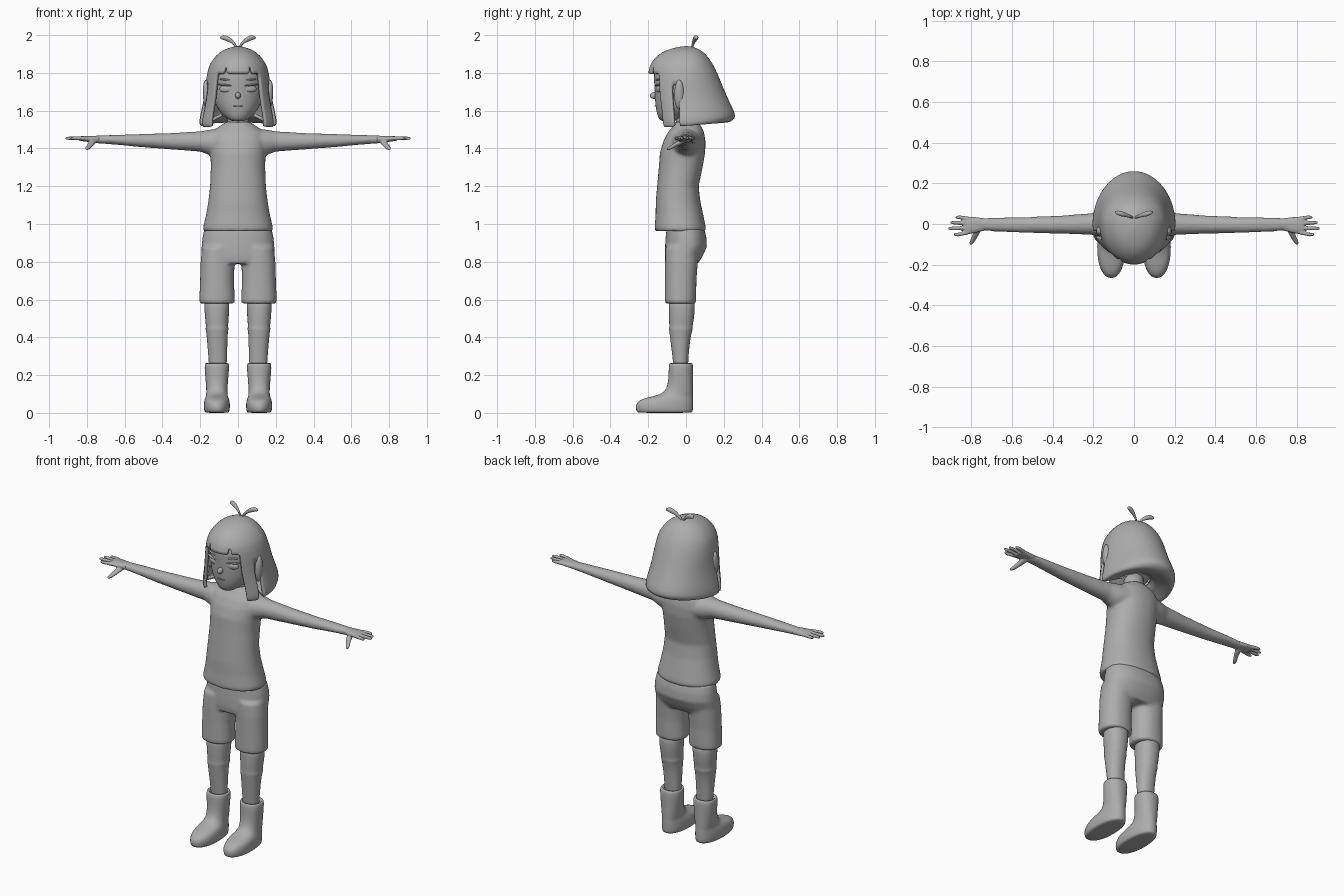
import bpy, bmesh, math
from mathutils import Matrix, Vector

grey = bpy.data.materials.new("plain grey")
grey.diffuse_color = (0.42, 0.42, 0.42, 1)


def loft(bm, axis, rings, s=1, n=24, p=2.2):
    """Closed tube through elliptic rings (t, a, b, ra, rb) set along an axis."""
    loops = []
    for t, a, b, ra, rb in rings:
        loop = []
        for i in range(n):
            w = 2 * math.pi * i / n
            c, d = math.cos(w), math.sin(w)
            u = a + ra * math.copysign(abs(c) ** (2 / p), c)
            v = b + rb * math.copysign(abs(d) ** (2 / p), d)
            co = {"z": (u, v, t), "x": (t, u, v), "y": (u, t, v)}[axis]
            loop.append(bm.verts.new((co[0] * s, co[1], co[2])))
        loops.append(loop)
    for l0, l1 in zip(loops, loops[1:]):
        for i in range(n):
            k = (i + 1) % n
            bm.faces.new((l0[i], l0[k], l1[k], l1[i]))
    bm.faces.new(loops[0])
    bm.faces.new(loops[-1])


def finish(name, bm, subsurf=0, voxel=0, smooth=0, shell=0, recalc=True):
    if recalc:
        bmesh.ops.recalc_face_normals(bm, faces=bm.faces[:])
    me = bpy.data.meshes.new(name)
    bm.to_mesh(me)
    bm.free()
    me.materials.append(grey)
    for f in me.polygons:
        f.use_smooth = True
    ob = bpy.data.objects.new(name, me)
    bpy.context.collection.objects.link(ob)
    if voxel:
        m = ob.modifiers.new("blend", "REMESH")
        m.mode, m.voxel_size, m.use_smooth_shade = "VOXEL", voxel, True
    if smooth:
        m = ob.modifiers.new("soften", "SMOOTH")
        m.factor, m.iterations = 0.5, smooth
    if subsurf:
        m = ob.modifiers.new("round", "SUBSURF")
        m.levels = m.render_levels = subsurf
    if shell:
        m = ob.modifiers.new("thickness", "SOLIDIFY")
        m.thickness, m.offset = shell, -1
    return ob


def blob(name, loc, radii, rz=0, ry=0):
    bm = bmesh.new()
    mat = (Matrix.Translation(loc) @ Matrix.Rotation(rz, 4, "Z") @ Matrix.Rotation(ry, 4, "Y")
           @ Matrix.Diagonal((*radii, 1)))
    bmesh.ops.create_uvsphere(bm, u_segments=24, v_segments=14, radius=1, matrix=mat)
    return finish(name, bm)


# shirt with both arms blended in
bm = bmesh.new()
loft(bm, "z", [(.962, 0, -.03, .181, .132), (.978, 0, -.03, .186, .136), (1.05, 0, -.035, .169, .126),
               (1.12, 0, -.042, .157, .118), (1.2, 0, -.043, .148, .11), (1.3, 0, -.028, .144, .116),
               (1.38, 0, -.018, .146, .12), (1.44, 0, -.008, .151, .111), (1.485, 0, 0, .14, .096),
               (1.512, 0, .005, .107, .079), (1.54, 0, .005, .064, .06)], n=40)
for s in (-1, 1):
    loft(bm, "x", [(.09, 0, 1.43, .085, .075), (.15, 0, 1.432, .07, .068), (.2, 0, 1.437, .054, .054),
                   (.35, -.003, 1.438, .045, .044), (.53, -.005, 1.442, .039, .034),
                   (.65, -.003, 1.446, .036, .026), (.76, -.002, 1.448, .031, .02)], s, p=2)
finish("shirt_and_arms", bm, voxel=.009, smooth=7)

# hands
for s, side in ((-1, "left"), (1, "right")):
    bm = bmesh.new()
    loft(bm, "x", [(.735, -.002, 1.448, .03, .019), (.78, -.005, 1.45, .039, .017),
                   (.815, -.007, 1.452, .043, .015), (.835, -.007, 1.452, .04, .012)], s)
    for y0, y1, tip in ((.026, .033, .878), (.004, .007, .904), (-.019, -.022, .914), (-.041, -.052, .886)):
        loft(bm, "x", [(.815, y0, 1.453, .0105, .011), (tip - .02, y1, 1.454, .0095, .0095),
                       (tip, y1, 1.454, .006, .006)], s, 12, 2)
    loft(bm, "y", [(-.01, .765, 1.442, .02, .015), (-.05, .778, 1.423, .016, .013),
                   (-.085, .796, 1.402, .013, .01), (-.1, .803, 1.396, .007, .006)], s, 12, 2)
    finish(side + "_hand", bm, voxel=.004, smooth=2)

# shorts
bm = bmesh.new()
loft(bm, "z", [(.975, 0, -.003, .178, .1), (.93, 0, 0, .188, .108), (.88, 0, 0, .193, .111),
               (.83, 0, -.012, .195, .1), (.79, 0, -.022, .19, .085)], n=40)
for s in (-1, 1):
    loft(bm, "z", [(.88, .1, -.018, .09, .09), (.8, .108, -.024, .09, .087), (.7, .111, -.028, .09, .083),
                   (.6, .111, -.029, .094, .083), (.578, .111, -.029, .093, .082)], s, 32)
finish("shorts", bm, voxel=.009, smooth=6)

for s, side in ((-1, "left"), (1, "right")):
    # lower leg with the sock edge
    bm = bmesh.new()
    loft(bm, "z", [(.62, .112, -.022, .069, .071), (.55, .112, -.022, .066, .069), (.5, .112, -.024, .063, .067),
                   (.456, .111, -.027, .058, .061), (.45, .111, -.027, .0615, .0635),
                   (.432, .111, -.028, .0595, .061), (.426, .111, -.029, .057, .059),
                   (.36, .109, -.031, .053, .049), (.27, .107, -.028, .048, .04),
                   (.2, .107, -.028, .046, .038)], s)
    finish(side + "_leg", bm, subsurf=1)
    # boot as horizontal slices from sole to cuff
    bm = bmesh.new()
    sole = [(0, -.25, .028, .058), (.004, -.262, .036, .066), (.03, -.268, .038, .07), (.055, -.262, .038, .069),
            (.075, -.232, .038, .064), (.088, -.175, .037, .058), (.1, -.13, .037, .056), (.125, -.102, .037, .056),
            (.18, -.092, .037, .06), (.245, -.092, .038, .066), (.265, -.088, .035, .063), (.263, -.075, .02, .05),
            (.235, -.07, .015, .046)]
    loft(bm, "z", [(z, .112, (f + b) / 2, rx, (b - f) / 2) for z, f, b, rx in sole], s, 32)
    finish(side + "_boot", bm, subsurf=1)

# neck and head
bm = bmesh.new()
loft(bm, "z", [(1.46, 0, .005, .062, .058), (1.54, 0, .0, .055, .052), (1.63, 0, -.01, .06, .055)], p=2)
finish("neck", bm)
bm = bmesh.new()
loft(bm, "z", [(1.543, 0, -.1, .03, .03), (1.558, 0, -.085, .06, .062), (1.6, 0, -.05, .104, .108),
               (1.65, 0, -.032, .128, .133), (1.72, 0, -.022, .141, .144), (1.8, 0, -.022, .146, .153),
               (1.86, 0, -.02, .125, .13), (1.9, 0, -.015, .07, .075)], n=32, p=2)
finish("head", bm, subsurf=1)

# facial features and ears
blob("nose", (0, -.168, 1.68), (.015, .024, .018))
blob("mouth", (0, -.161, 1.625), (.026, .006, .0035))
for s, side in ((-1, "left"), (1, "right")):
    blob(side + "_eye", (s * .066, -.144, 1.715), (.034, .011, .018), s * .33)
    blob(side + "_eyelash", (s * .07, -.146, 1.736), (.042, .011, .005), s * .36, -s * .08)
    blob(side + "_eyebrow", (s * .066, -.15, 1.764), (.034, .008, .005), s * .33, -s * .1)
    blob(side + "_ear", (s * .166, -.036, 1.685), (.02, .026, .078), 0, s * .05)

# bobbed hair: one shell, with the face opening, fringe notches and ear slots left out
bm = bmesh.new()
N = 64
rings = [(1.938, .03, .04, .04), (1.922, .08, .105, .078), (1.892, .118, .155, .112), (1.85, .147, .186, .14),
         (1.832, .154, .193, .149), (1.798, .164, .2, .166), (1.74, .172, .2, .19), (1.68, .178, .195, .214),
         (1.62, .19, .183, .244), (1.57, .201, .176, .266), (1.535, .206, .172, .252), (1.513, .2, .166, .222),
         (1.53, .165, .1, .17), (1.57, .08, .05, .1)]
loops = []
for z, rx, front, back in rings:
    loop = []
    for i in range(N):
        a = 2 * math.pi * i / N
        c = math.cos(a)
        lift = .018 * max(0, -c) if z < 1.56 else 0
        loop.append(bm.verts.new((rx * math.sin(a), -c * (front if c > 0 else back), z + lift)))
    loops.append(loop)
pole = bm.verts.new((0, 0, 1.942))
for i in range(N):
    k = (i + 1) % N
    col = min(i, N - 1 - i)
    bm.faces.new((pole, loops[0][i], loops[0][k]))
    for j in range(len(rings) - 1):
        opening = col < 8 and j >= 5
        notch = col == 4 and j == 4
        slot = col in (12, 13) and j >= 6
        underside = col < 14 and j >= 11
        if not (opening or notch or slot or underside):
            bm.faces.new((loops[j][i], loops[j + 1][i], loops[j + 1][k], loops[j][k]))
bmesh.ops.delete(bm, geom=[v for v in bm.verts if not v.link_faces], context="VERTS")
finish("hair", bm, subsurf=1, shell=.018, recalc=False)

# two leaf-like tufts on the crown
for s, side in ((-1, "left"), (1, "right")):
    bm = bmesh.new()
    loft(bm, "x", [(.0, .03, 1.925, .006, .008), (.015, .035, 1.95, .006, .01), (.035, .043, 1.97, .009, .012),
                   (.06, .05, 1.984, .014, .0155), (.08, .055, 1.988, .012, .0125),
                   (.095, .058, 1.985, .004, .005)], s, 16, 2)
    finish(side + "_tuft", bm, subsurf=1)
